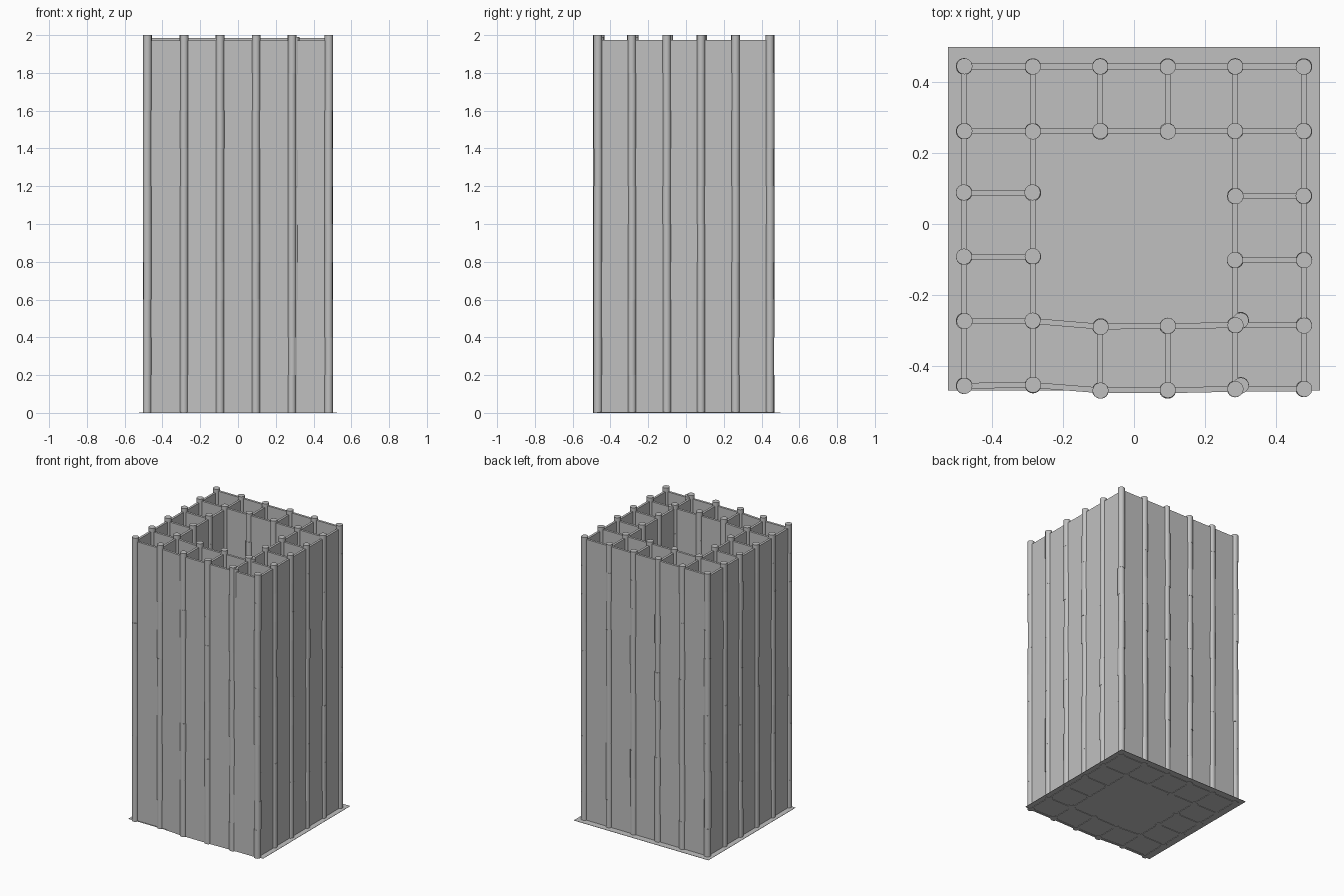
import bpy, bmesh, math, random
from mathutils import Matrix, Vector

random.seed(4)
cube = bpy.data.objects.get("Cube")
if cube:
    bpy.data.objects.remove(cube, do_unlink=True)

grey = bpy.data.materials.new("concrete grey")
GREY = (0.53, 0.53, 0.53, 1)
grey.diffuse_color = GREY
grey.use_nodes = True
grey.node_tree.nodes["Principled BSDF"].inputs["Base Color"].default_value = GREY

HEIGHT, STOREYS, RADIUS, THICK = 2.0, 10, 0.0225, 0.016


def finish(name, bm, smooth=False):
    mesh = bpy.data.meshes.new(name)
    bm.to_mesh(mesh)
    bm.free()
    mesh.materials.append(grey)
    obj = bpy.data.objects.new(name, mesh)
    bpy.context.collection.objects.link(obj)
    if smooth:
        bpy.context.view_layer.objects.active = obj
        obj.select_set(True)
        bpy.ops.object.shade_smooth_by_angle(angle=math.radians(40))
        obj.select_set(False)
    return obj


# Column grid: x lines, and y position of each row from front to back
xs = [-0.48, -0.286, -0.095, 0.095, 0.286, 0.48]
rows = [
    [-0.457, -0.455, -0.470, -0.470, -0.466, -0.466],
    [-0.274, -0.274, -0.290, -0.288, -0.286, -0.286],
    [-0.093, -0.092, None, None, -0.102, -0.102],
    [0.088, 0.088, None, None, 0.079, 0.079],
    [0.262] * 6,
    [0.445] * 6,
]
points = {(i, j): Vector((xs[i], y, 0))
          for j, row in enumerate(rows) for i, y in enumerate(row) if y is not None}


def add_column(bm, p, top=HEIGHT):
    # Stacked storeys, each a hair out of line with the next
    step = top / STOREYS
    for s in range(STOREYS):
        shift = Vector((random.uniform(-1, 1), random.uniform(-1, 1), 0)) * 0.0012
        place = Matrix.Translation(p + shift + Vector((0, 0, (s + 0.5) * step)))
        bmesh.ops.create_cone(bm, cap_ends=True, segments=24, radius1=RADIUS,
                              radius2=RADIUS, depth=step, matrix=place)


def add_wall(bm, a, b, top):
    d = b - a
    place = (Matrix.Translation((a + b) / 2 + Vector((0, 0, top / 2)))
             @ Matrix.Rotation(math.atan2(d.y, d.x), 4, 'Z')
             @ Matrix.Diagonal((d.length, THICK, top, 1)))
    bmesh.ops.create_cube(bm, size=1, matrix=place)


# Round columns, with two doubled ones near the front left corner
bm = bmesh.new()
for p in points.values():
    add_column(bm, p)
for y in (-0.456, -0.272):
    add_column(bm, Vector((0.301, y, 0)), 1.99)
finish("columns", bm, smooth=True)

# Thin walls between neighbouring columns
long_walls, cross_walls = bmesh.new(), bmesh.new()
for (i, j), p in points.items():
    side = points.get((i + 1, j))
    back = points.get((i, j + 1))
    if side:
        add_wall(long_walls, p, side, 1.985 if j > 3 else 1.972)
    if back:
        add_wall(cross_walls, p, back, 1.974)
finish("walls_across", long_walls)
finish("walls_front_to_back", cross_walls)

# Thin base sheet
bm = bmesh.new()
bmesh.ops.create_cube(bm, size=1, matrix=Matrix.Translation((0, 0.015, 0.004))
                      @ Matrix.Diagonal((1.05, 0.97, 0.002, 1)))
finish("base_sheet", bm)
